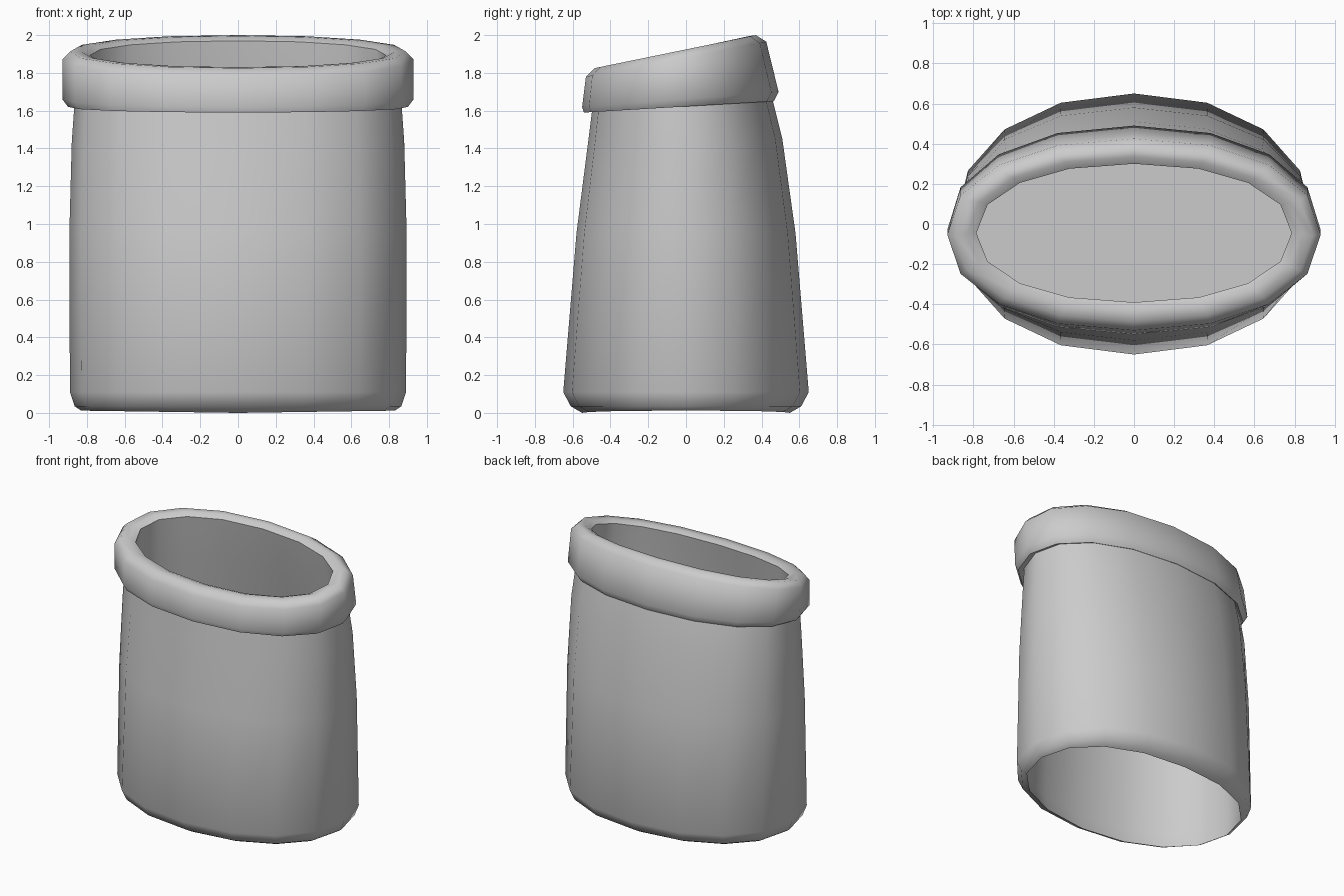
import bpy
import bmesh
import math

SIDES = 16
ROUND = 0.93  # slightly squared oval

default_cube = bpy.data.objects.get("Cube")
if default_cube:
    bpy.data.objects.remove(default_cube, do_unlink=True)

grey = bpy.data.materials.new("plain_grey")
grey.use_nodes = True
colour = (0.6, 0.6, 0.6, 1)
grey.diffuse_color = colour
grey.node_tree.nodes["Principled BSDF"].inputs["Base Color"].default_value = colour


def squash(v):
    return math.copysign(abs(v) ** ROUND, v)


def oval(bm, half_width, y_front, y_back, z_front, z_back, sag=0):
    """One loop, tilted from front to back; sag raises its flanks."""
    loop = []
    for i in range(SIDES):
        a = math.tau * i / SIDES
        c, s = squash(math.cos(a)), squash(math.sin(a))
        t = (s + 1) / 2
        z = z_front + (z_back - z_front) * t + sag * abs(c)
        loop.append(bm.verts.new((half_width * c, y_front + (y_back - y_front) * t, z)))
    return loop


def loft(name, sections, cap=False, angle=50):
    bm = bmesh.new()
    loops = [oval(bm, *s) for s in sections]
    for low, high in zip(loops, loops[1:]):
        for i in range(SIDES):
            j = (i + 1) % SIDES
            bm.faces.new((low[i], low[j], high[j], high[i]))
    if cap:
        bm.faces.new(loops[-1])
    mesh = bpy.data.meshes.new(name)
    bm.to_mesh(mesh)
    bm.free()
    mesh.materials.append(grey)
    obj = bpy.data.objects.new(name, mesh)
    bpy.context.collection.objects.link(obj)
    bpy.ops.object.select_all(action="DESELECT")
    obj.select_set(True)
    bpy.context.view_layer.objects.active = obj
    bpy.ops.object.shade_smooth_by_angle(angle=math.radians(angle))
    return obj


# Tapered sleeve: hollow underside, rounded hem, outer wall
loft("sleeve", [
    (0.83, -0.53, 0.53, 1.0, 1.0),
    (0.84, -0.58, 0.58, 0.12, 0.12),
    (0.83, -0.55, 0.55, 0.0, 0.0, 0.012),
    (0.865, -0.61, 0.61, 0.035, 0.035),
    (0.89, -0.65, 0.65, 0.11, 0.11),
    (0.893, -0.58, 0.58, 0.95, 0.95),
    (0.88, -0.52, 0.51, 1.42, 1.45),
    (0.865, -0.495, 0.455, 1.62, 1.67),
])

# Slanted collar with rolled lip and the inside wall
loft("collar", [
    (0.86, -0.49, 0.44, 1.605, 1.66),
    (0.90, -0.54, 0.465, 1.59, 1.65),
    (0.93, -0.55, 0.49, 1.62, 1.70),
    (0.93, -0.53, 0.425, 1.78, 1.965),
    (0.89, -0.485, 0.37, 1.825, 2.0),
    (0.83, -0.43, 0.335, 1.83, 1.995),
    (0.785, -0.39, 0.30, 1.815, 1.97),
    (0.81, -0.43, 0.36, 1.6, 1.65),
    (0.83, -0.53, 0.53, 1.0, 1.0),
])

# Floor inside the sleeve
loft("inner_floor", [(0.83, -0.53, 0.53, 1.0, 1.0)], cap=True)
